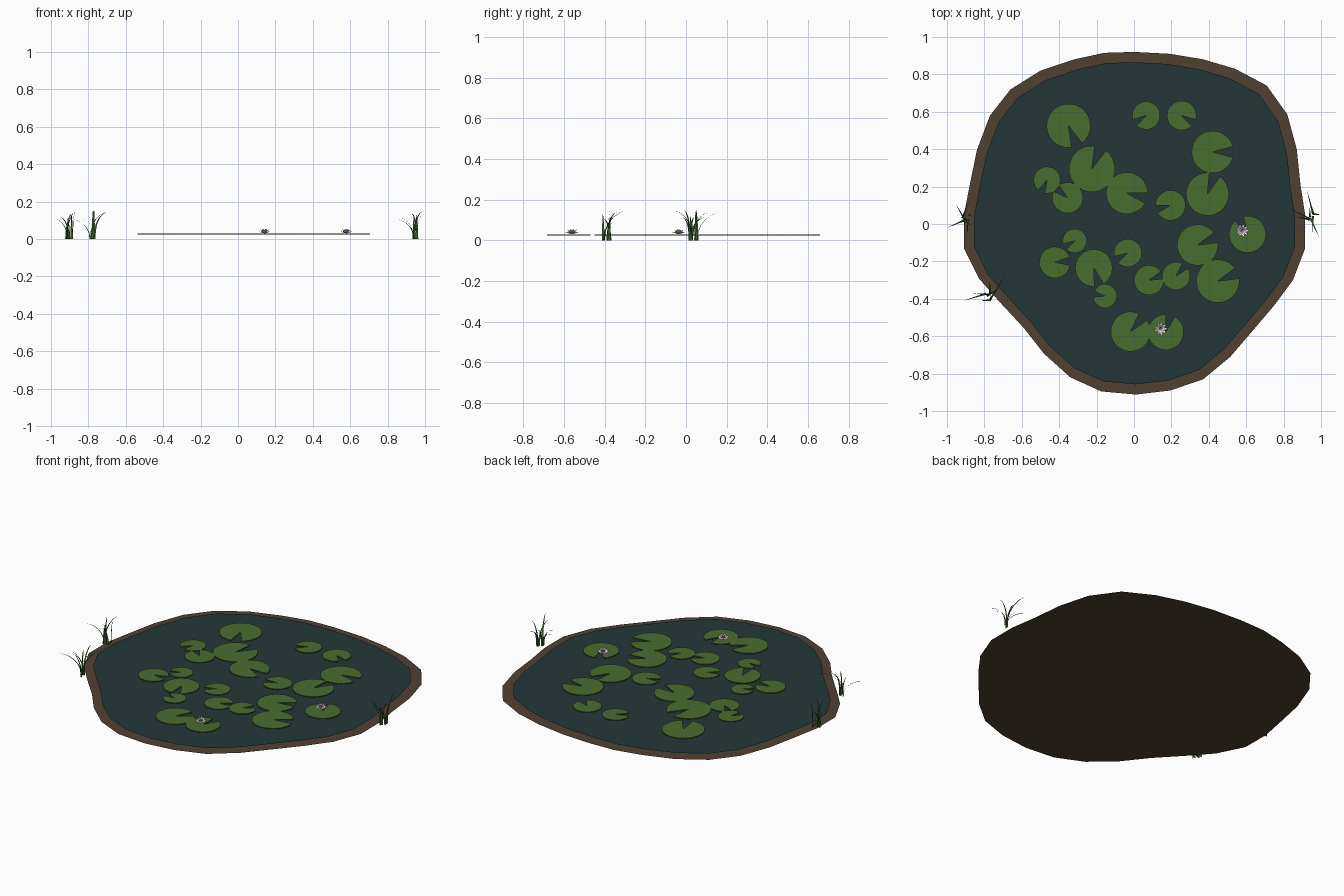
import bpy, math, random
from mathutils import Vector

if "Cube" in bpy.data.objects:
    bpy.data.objects.remove(bpy.data.objects["Cube"])

random.seed(4)


def material(name, rgb):
    m = bpy.data.materials.new(name)
    m.diffuse_color = (*rgb, 1)
    m.use_nodes = True
    m.node_tree.nodes["Principled BSDF"].inputs["Base Color"].default_value = m.diffuse_color
    return m


MUD = material("mud brown", (0.080, 0.052, 0.034))
WATER = material("dark teal water", (0.017, 0.038, 0.040))
PAD = material("lily pad green", (0.062, 0.155, 0.028))
REED = material("reed green", (0.045, 0.115, 0.025))
PETAL = material("pale petal", (0.80, 0.73, 0.76))


def mesh_object(name, verts, faces, mat):
    me = bpy.data.meshes.new(name)
    me.from_pydata([tuple(v) for v in verts], [], faces)
    me.materials.append(mat)
    me.update()
    ob = bpy.data.objects.new(name, me)
    bpy.context.collection.objects.link(ob)
    return ob


# Pond outline, clockwise from the back
OUTLINE = [(0, .92), (.19, .91), (.37, .88), (.54, .83), (.71, .74), (.82, .585),
           (.87, .40), (.89, .21), (.915, .05), (.915, -.13), (.85, -.30), (.75, -.435),
           (.635, -.57), (.515, -.71), (.37, -.83), (.195, -.89), (.01, -.912), (-.175, -.895),
           (-.34, -.82), (-.48, -.695), (-.59, -.555), (-.72, -.415), (-.83, -.29), (-.91, -.13),
           (-.91, .045), (-.875, .225), (-.84, .395), (-.77, .58), (-.66, .72), (-.50, .82),
           (-.32, .88), (-.16, .915)]


def pond_sheet(name, scale, z, mat):
    verts = [(x * scale, y * scale, z) for x, y in reversed(OUTLINE)]
    mesh_object(name, verts, [list(range(len(verts)))], mat)


pond_sheet("pond_bank", 1.0, 0.0, MUD)
pond_sheet("water_surface", 0.94, 0.010, WATER)

# Lily pads: x, y, radius, notch direction in degrees
PADS = [(-.35, .525, .118, -67), (.065, .58, .075, -148), (.255, .58, .079, -32),
        (.42, .385, .113, 0), (-.225, .295, .124, 68), (-.465, .235, .072, -115),
        (-.355, .14, .083, 140), (-.038, .165, .112, -14), (.195, .10, .081, -165),
        (.393, .16, .115, 70), (.607, -.055, .099, 118), (.34, -.112, .11, 22),
        (-.317, -.09, .065, -150), (-.423, -.205, .084, 5), (-.033, -.155, .075, -150),
        (-.215, -.235, .10, -73), (-.155, -.385, .064, 170), (.08, -.30, .08, 20),
        (.225, -.278, .075, 48), (.448, -.305, .116, 22), (-.018, -.575, .107, 50),
        (.17, -.578, .096, 75)]


def lily_pad(x, y, r, notch):
    n, half = 24, math.radians(15)
    a0 = math.radians(notch) + half
    sweep = 2 * math.pi - 2 * half
    ring = [(x, y)] + [(x + r * math.cos(a0 + sweep * i / n),
                        y + r * math.sin(a0 + sweep * i / n)) for i in range(n + 1)]
    k = len(ring)
    verts = [(px, py, .029) for px, py in ring] + [(px, py, .024) for px, py in ring]
    faces = [(0, i, i + 1) for i in range(1, k - 1)]
    faces += [(k, k + i + 1, k + i) for i in range(1, k - 1)]
    faces += [(i, k + i, k + (i + 1) % k, (i + 1) % k) for i in range(k)]
    mesh_object("lily_pad", verts, faces, PAD)


for p in PADS:
    lily_pad(*p)


# Water lily flowers: rings of pointed petals, steeper towards the middle
def flower(x, y):
    verts, faces = [], []
    for count, length, tilt, turn in [(9, .040, 18, 0), (8, .034, 42, .35), (5, .027, 66, .1)]:
        for i in range(count):
            a = turn + 2 * math.pi * i / count
            t = math.radians(tilt)
            out = Vector((math.cos(a) * math.cos(t), math.sin(a) * math.cos(t), math.sin(t)))
            side = Vector((-math.sin(a), math.cos(a), 0)) * .009
            base = Vector((x, y, .030))
            b = len(verts)
            verts += [base, base + out * length * .55 - side,
                      base + out * length, base + out * length * .55 + side]
            faces.append((b, b + 1, b + 2, b + 3))
    mesh_object("lily_flower", verts, faces, PETAL)


flower(.58, -.035)
flower(.143, -.56)


# Reed clumps: each blade is a tapering ribbon bending out to its tip
def reed_clump(cx, cy, tips):
    verts, faces, steps = [], [], 5
    for tx, ty, h in tips:
        base = Vector((cx + random.uniform(-.02, .02), cy + random.uniform(-.02, .02), 0))
        lean = Vector((tx, ty, 0)) - base
        side = Vector((-lean.y, lean.x, 0)).normalized() * .007
        start = len(verts)
        for s in range(steps):
            t = s / steps
            p = base + lean * t ** 2 + Vector((0, 0, h * (1 - (1 - t) ** 1.6)))
            w = side * (1 - t * .85)
            verts += [p - w, p + w]
        verts.append(Vector((tx, ty, h)))
        for s in range(steps - 1):
            b = start + 2 * s
            faces.append((b, b + 1, b + 3, b + 2))
        b = start + 2 * (steps - 1)
        faces.append((b, b + 1, b + 2))
    mesh_object("reed_clump", verts, faces, REED)


reed_clump(-.90, .035, [(-1.0, -.02, .115), (-.955, .11, .12), (-.885, .12, .14), (-.87, .05, .15),
                        (-.89, -.06, .13), (-.92, .02, .12), (-.865, -.01, .15)])
reed_clump(-.78, -.39, [(-.91, -.41, .11), (-.86, -.37, .12), (-.69, -.275, .15), (-.71, -.34, .14),
                        (-.77, -.30, .16), (-.82, -.41, .13), (-.775, -.37, .155)])
reed_clump(.94, .04, [(.83, .085, .11), (.86, .04, .115), (.925, .18, .14), (.99, -.07, .15),
                      (.955, -.05, .13), (1.0, .05, .145), (.94, .09, .12)])
